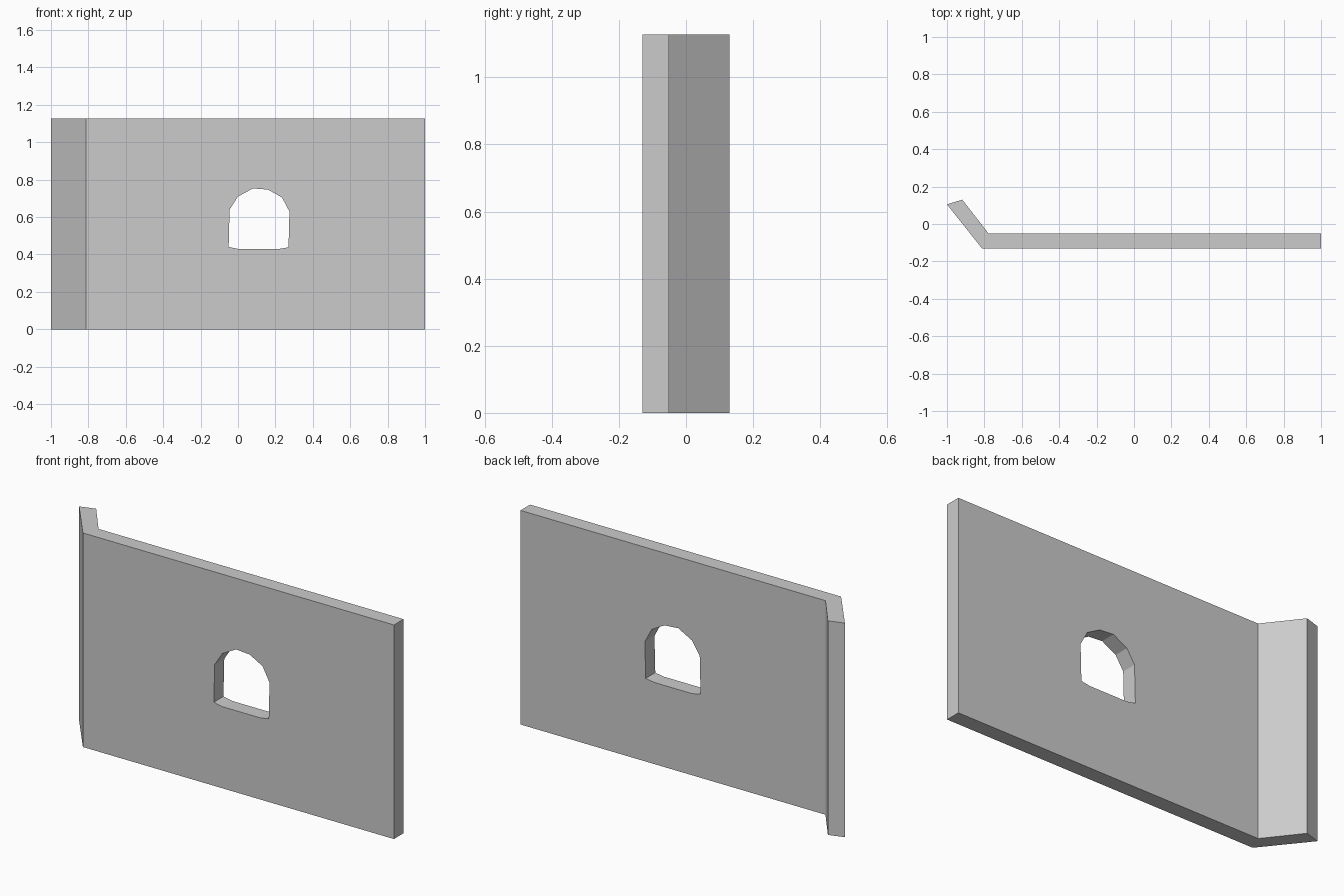
import bpy, bmesh
from mathutils import Vector

if "Cube" in bpy.data.objects:
    bpy.data.objects.remove(bpy.data.objects["Cube"])

def prism(name, points, direction):
    """Extrude a closed planar outline along a direction."""
    bm = bmesh.new()
    face = bm.faces.new([bm.verts.new(p) for p in points])
    ext = bmesh.ops.extrude_face_region(bm, geom=[face])
    verts = [g for g in ext["geom"] if isinstance(g, bmesh.types.BMVert)]
    bmesh.ops.translate(bm, verts=verts, vec=Vector(direction))
    bmesh.ops.recalc_face_normals(bm, faces=bm.faces)
    mesh = bpy.data.meshes.new(name)
    bm.to_mesh(mesh)
    bm.free()
    obj = bpy.data.objects.new(name, mesh)
    bpy.context.collection.objects.link(obj)
    return obj

# Wall with an angled return at its left end
plan = [(-1, 0.105), (-0.813, -0.13), (1, -0.13),
        (1, -0.05), (-0.778, -0.05), (-0.918, 0.13)]
wall = prism("wall", [(x, y, 0) for x, y in plan], (0, 0, 1.128))

# Arched window opening
arch = [(-0.05, 0.44), (0, 0.43), (0.22, 0.43), (0.27, 0.438), (0.275, 0.63),
        (0.235, 0.705), (0.16, 0.747), (0.08, 0.753), (0, 0.71), (-0.045, 0.64)]
cutter = prism("window_cutter", [(x, -0.3, z) for x, z in arch], (0, 0.6, 0))

cut = wall.modifiers.new("window", "BOOLEAN")
cut.operation = "DIFFERENCE"
cut.solver = "EXACT"
cut.object = cutter
cutter.hide_render = True
cutter.display_type = "WIRE"

# Apply the opening and drop the cutter
bpy.context.view_layer.objects.active = wall
wall.select_set(True)
bpy.ops.object.modifier_apply(modifier=cut.name)
bpy.data.objects.remove(cutter)
